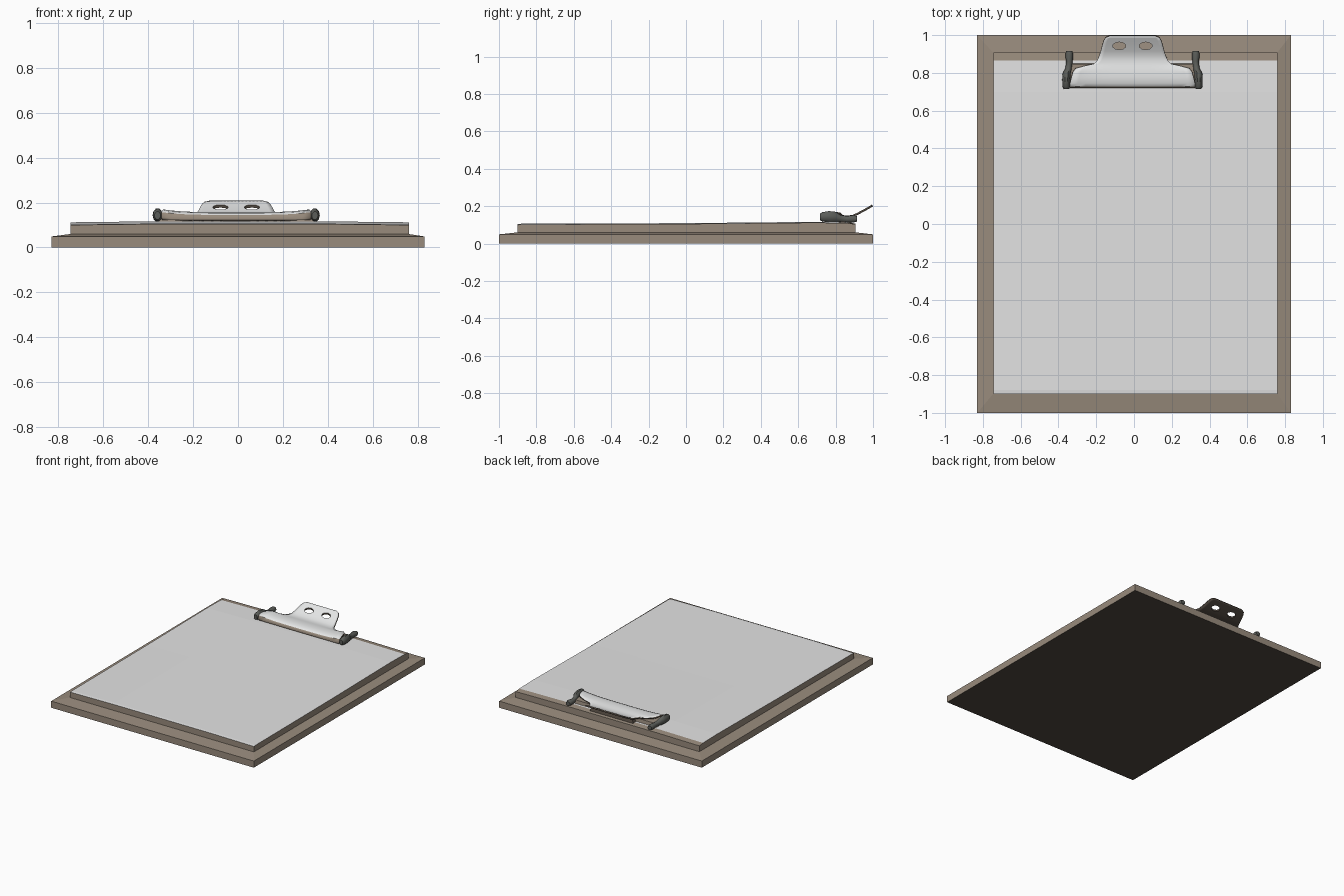
import bpy, bmesh, math
from mathutils import Matrix

if "Cube" in bpy.data.objects:
    bpy.data.objects.remove(bpy.data.objects["Cube"])


def material(name, rgb):
    m = bpy.data.materials.new(name)
    m.diffuse_color = (*rgb, 1)
    m.use_nodes = True
    m.node_tree.nodes["Principled BSDF"].inputs["Base Color"].default_value = m.diffuse_color
    return m


BROWN = material("board brown", (0.315, 0.258, 0.203))
PAPER = material("paper white", (0.77, 0.77, 0.77))
METAL = material("clip metal", (0.87, 0.88, 0.88))
DARK = material("dark steel", (0.105, 0.11, 0.10))
UNDER = material("underside dark brown", (0.08, 0.064, 0.05))
CX = -0.008  # clip centre line


def finish(name, bm, mats, smooth=False, recalc=True):
    if recalc:
        bmesh.ops.recalc_face_normals(bm, faces=bm.faces)
    me = bpy.data.meshes.new(name)
    bm.to_mesh(me)
    bm.free()
    ob = bpy.data.objects.new(name, me)
    bpy.context.collection.objects.link(ob)
    for m in mats:
        me.materials.append(m)
    bpy.ops.object.select_all(action='DESELECT')
    ob.select_set(True)
    bpy.context.view_layer.objects.active = ob
    if smooth:
        bpy.ops.object.shade_smooth_by_angle(angle=math.radians(40))
    return ob


def loft(bm, rings):
    """Join equal-length closed rings of points and cap both ends."""
    vs = [[bm.verts.new(p) for p in r] for r in rings]
    n = len(vs[0])
    for a, b in zip(vs, vs[1:]):
        for i in range(n):
            bm.faces.new((a[i], a[(i + 1) % n], b[(i + 1) % n], b[i]))
    bm.faces.new(vs[0])
    bm.faces.new(vs[-1])


def rect(x0, x1, y0, y1, z):
    return [(x0, y0, z), (x1, y0, z), (x1, y1, z), (x0, y1, z)]


# Board with a slightly raised centre and a dark underside
bm = bmesh.new()
loft(bm, [rect(-0.83, 0.83, -1, 1, 0), rect(-0.83, 0.83, -1, 1, 0.049),
          rect(-0.73, 0.745, -0.88, 0.89, 0.062)])
for f in bm.faces:
    f.material_index = 1 if f.calc_center_median().z < 0.001 else 0
finish("board", bm, [BROWN, UNDER])

# Paper stack: gently crowned top, brown sides and back strip
bm = bmesh.new()
ys = [-0.9, -0.88, 0.0, 0.7, 0.865, 0.907]
zs = [0.104, 0.106, 0.109, 0.116, 0.113, 0.107]
xs = [-0.745, -0.4, 0.4, 0.76]
top = [[bm.verts.new((x, y, z - (0.004 if abs(x) > 0.5 else 0))) for x in xs]
       for y, z in zip(ys, zs)]
faces = []
for a, b in zip(top, top[1:]):
    for i in range(3):
        faces.append(bm.faces.new((a[i], a[i + 1], b[i + 1], b[i])))
ext = bmesh.ops.extrude_face_region(bm, geom=faces, use_keep_orig=True)
for v in [g for g in ext["geom"] if isinstance(g, bmesh.types.BMVert)]:
    v.co.z = 0.058
bmesh.ops.recalc_face_normals(bm, faces=bm.faces)
for f in bm.faces:
    c = f.calc_center_median()
    f.material_index = 1 if c.z > 0.09 and abs(f.normal.z) > 0.8 and c.y < 0.865 else 0
finish("paper_stack", bm, [BROWN, PAPER])

# Clip base below the pressed plate, with the shadowed hinge block behind
bm = bmesh.new()
loft(bm, [rect(CX - 0.345, CX + 0.345, 0.738, 0.85, 0.108),
          rect(CX - 0.345, CX + 0.345, 0.745, 0.846, 0.138)])
finish("clip_base", bm, [BROWN])
bm = bmesh.new()
loft(bm, [rect(CX - 0.18, CX + 0.18, 0.84, 0.885, 0.108),
          rect(CX - 0.165, CX + 0.165, 0.84, 0.875, 0.134)])
finish("clip_hinge", bm, [UNDER])

# Pressed clip plate: rows of (y, z, half width)
rows = [(0.732, 0.115, 0.32), (0.721, 0.123, 0.33), (0.720, 0.134, 0.332),
        (0.727, 0.145, 0.332), (0.745, 0.153, 0.33), (0.775, 0.157, 0.323),
        (0.805, 0.156, 0.315), (0.825, 0.154, 0.30), (0.838, 0.152, 0.25),
        (0.848, 0.151, 0.205), (0.865, 0.150, 0.188), (0.89, 0.153, 0.176),
        (0.915, 0.164, 0.168), (0.945, 0.180, 0.16), (0.97, 0.194, 0.152),
        (0.985, 0.203, 0.142), (0.994, 0.208, 0.12)]
bm = bmesh.new()
N = 16
grid = []
for y, z, w in rows:
    line = []
    for i in range(N + 1):
        t = 2 * i / N - 1
        lift = 0.012 * t ** 4 if 0.722 < y < 0.83 else 0
        line.append(bm.verts.new((CX + w * t, y, z + lift)))
    grid.append(line)
for r, (a, b) in enumerate(zip(grid, grid[1:])):
    for i in range(N):
        f = bm.faces.new((a[i], a[i + 1], b[i + 1], b[i]))
        f.material_index = 1 if r < 3 else 0   # brown front lip
PLATE_MATS = [METAL, BROWN, UNDER, UNDER]      # last two: back of the sheet
plate = finish("clip_plate", bm, PLATE_MATS, True, recalc=False)
mod = plate.modifiers.new("thickness", 'SOLIDIFY')
mod.thickness = 0.011
mod.offset = -1
mod.material_offset = 2
mod.material_offset_rim = 2
bpy.ops.object.modifier_apply(modifier=mod.name)

# Two dark-walled holes in the handle
bm = bmesh.new()
for s in (-1, 1):
    bmesh.ops.create_cone(bm, cap_ends=True, segments=10, radius1=1, radius2=1, depth=0.3,
                          matrix=Matrix.Translation((CX + s * 0.07, 0.943, 0.18))
                          @ Matrix.Diagonal((0.035, 0.020, 1, 1)))
for f in bm.faces:
    f.material_index = 2
cutter = finish("hole_cutter", bm, PLATE_MATS)
cutter.hide_render = True
bpy.context.view_layer.objects.active = plate
mod = plate.modifiers.new("holes", 'BOOLEAN')
mod.operation = 'DIFFERENCE'
mod.solver = 'EXACT'
mod.object = cutter
bpy.ops.object.modifier_apply(modifier=mod.name)
bpy.data.objects.remove(cutter)

# Dark side arms: rounded front knob running into a raised back prong
# stations: (y, x centre, z centre, half width, half height)
stations = [(0.716, 0.350, 0.142, 0.014, 0.018), (0.728, 0.350, 0.143, 0.021, 0.026),
            (0.765, 0.350, 0.144, 0.022, 0.031), (0.80, 0.348, 0.143, 0.021, 0.028),
            (0.825, 0.338, 0.134, 0.017, 0.020), (0.86, 0.334, 0.130, 0.017, 0.018),
            (0.895, 0.335, 0.132, 0.021, 0.021), (0.915, 0.335, 0.132, 0.017, 0.015)]
for side, s in (("left", -1), ("right", 1)):
    bm = bmesh.new()
    rings = []
    for y, x, z, w, h in stations:
        rings.append([(CX + s * x + w * math.cos(k * math.pi / 5), y,
                       z + h * math.sin(k * math.pi / 5)) for k in range(10)])
    loft(bm, rings)
    finish("clip_arm_" + side, bm, [DARK], True)
